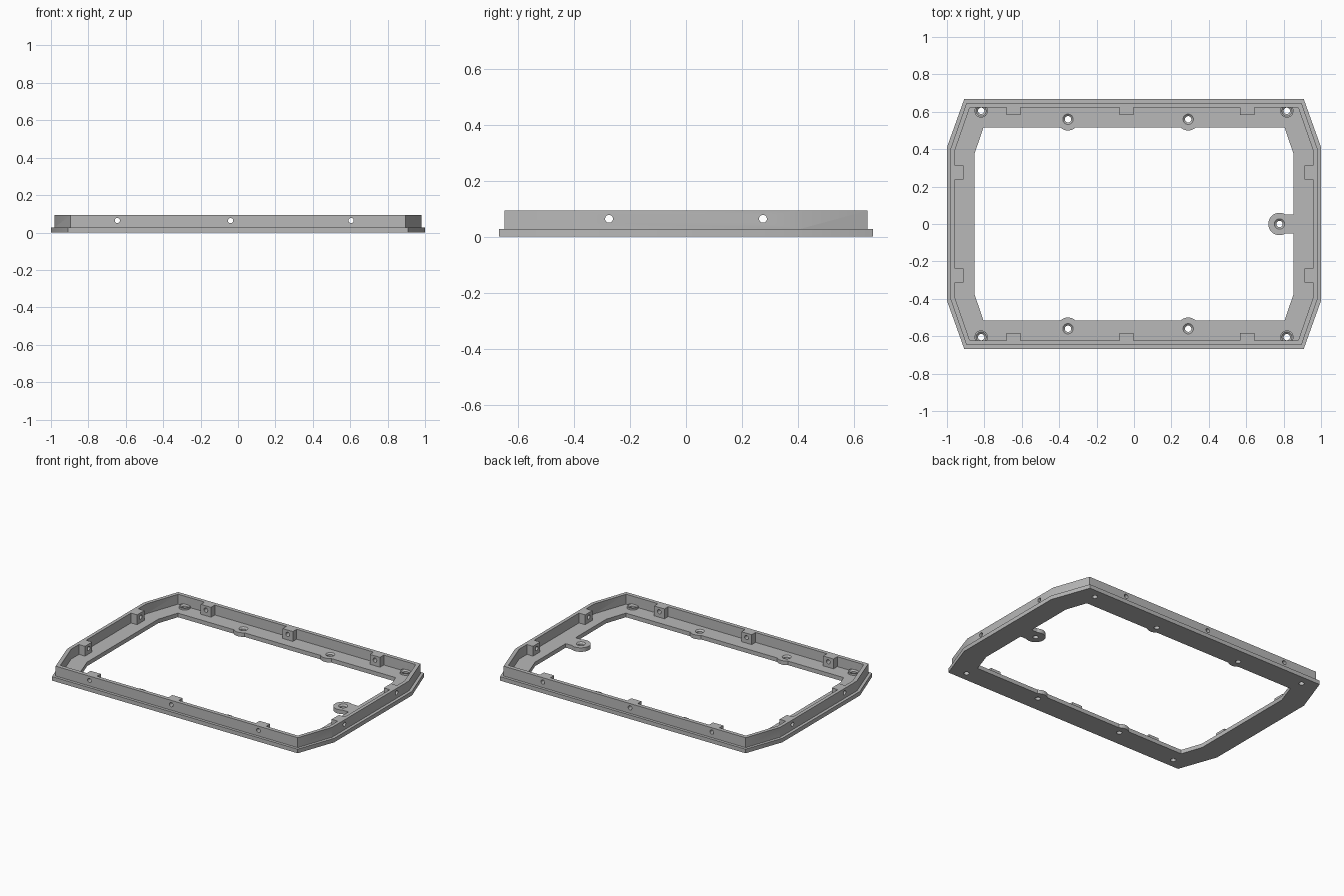
import bpy, bmesh, math
from mathutils import Matrix, Vector

if "Cube" in bpy.data.objects:
    bpy.data.objects.remove(bpy.data.objects["Cube"])

FLOOR, TOP = 0.027, 0.093          # plate thickness, wall height

grey = bpy.data.materials.new("plain grey")
grey.diffuse_color = (0.48, 0.48, 0.48, 1)
grey.use_nodes = True
grey.node_tree.nodes["Principled BSDF"].inputs["Base Color"].default_value = grey.diffuse_color


def make_object(name, bm):
    bmesh.ops.recalc_face_normals(bm, faces=bm.faces)
    me = bpy.data.meshes.new(name)
    bm.to_mesh(me)
    bm.free()
    me.materials.append(grey)
    ob = bpy.data.objects.new(name, me)
    bpy.context.collection.objects.link(ob)
    return ob


def octagon(x, y, cx, cy):
    """Rectangle x by y with cut corners running from (cx, y) to (x, cy)."""
    q = [(x, cy), (cx, y)]
    return (q + [(-a, b) for a, b in reversed(q)]
            + [(-a, -b) for a, b in q] + [(a, -b) for a, b in reversed(q)])


def ring(name, outer, inner, z0, z1):
    bm = bmesh.new()
    loops = [[bm.verts.new((x, y, z)) for x, y in pts]
             for pts, z in ((outer, z0), (outer, z1), (inner, z1), (inner, z0))]
    n = len(outer)
    for k in range(4):
        a, b = loops[k], loops[(k + 1) % 4]
        for i in range(n):
            j = (i + 1) % n
            bm.faces.new((a[i], a[j], b[j], b[i]))
    return make_object(name, bm)


def box(name, x0, x1, y0, y1, z0, z1):
    bm = bmesh.new()
    bmesh.ops.create_cube(bm, size=1)
    for v in bm.verts:
        v.co = ((x0 + x1) / 2 + v.co.x * (x1 - x0),
                (y0 + y1) / 2 + v.co.y * (y1 - y0),
                (z0 + z1) / 2 + v.co.z * (z1 - z0))
    return make_object(name, bm)


def cylinder(name, centre, r0, r1, length, axis="Z", sides=32):
    bm = bmesh.new()
    turn = {"Z": Matrix(), "X": Matrix.Rotation(math.pi / 2, 4, "Y"),
            "Y": Matrix.Rotation(math.pi / 2, 4, "X")}[axis]
    bmesh.ops.create_cone(bm, cap_ends=True, segments=sides, radius1=r0, radius2=r1,
                          depth=length, matrix=Matrix.Translation(Vector(centre)) @ turn)
    return make_object(name, bm)


def combine(target, part, operation):
    mod = target.modifiers.new("combine", "BOOLEAN")
    mod.operation, mod.solver, mod.object = operation, "EXACT", part
    bpy.context.view_layer.update()
    deps = bpy.context.evaluated_depsgraph_get()
    me = bpy.data.meshes.new_from_object(target.evaluated_get(deps))
    target.modifiers.clear()
    target.data = me
    bpy.data.objects.remove(part)


# Base plate with its large opening, and the upright wall set in from its edge
frame = ring("frame", octagon(1.0, 0.667, 0.908, 0.41),
             octagon(0.853, 0.515, 0.805, 0.375), 0, FLOOR)
wall = ring("wall", octagon(0.98, 0.648, 0.895, 0.405),
            octagon(0.957, 0.622, 0.878, 0.395), 0.01, TOP)
combine(frame, wall, "UNION")

# Screw blocks on the inside of the wall
long_x, short_y = (-0.645, -0.04, 0.605), (-0.275, 0.275)
for s in (-1, 1):
    for x in long_x:
        y0, y1 = sorted((s * 0.582, s * 0.635))
        combine(frame, box("block", x - 0.038, x + 0.038, y0, y1, 0.015, TOP), "UNION")
    for y in short_y:
        x0, x1 = sorted((s * 0.912, s * 0.968))
        combine(frame, box("block", x0, x1, y - 0.038, y + 0.038, 0.015, TOP), "UNION")

# Floor bosses along the long sides, corner collars and the lug on the right
middle = [(x, s * 0.56) for x in (-0.353, 0.29) for s in (-1, 1)]
corner = [(x * 0.817, y * 0.605) for x in (-1, 1) for y in (-1, 1)]
lug = (0.778, 0.0)
for x, y in middle + [lug]:
    combine(frame, cylinder("boss", (x, y, FLOOR / 2), 0.06, 0.06, FLOOR), "UNION")
combine(frame, box("lug_neck", 0.79, 0.90, -0.052, 0.052, 0, FLOOR), "UNION")
for x, y in corner:
    combine(frame, cylinder("collar", (x, y, 0.024), 0.036, 0.036, 0.028), "UNION")

# Countersunk vertical screw holes
for pts, top in ((middle + [lug], FLOOR), (corner, 0.038)):
    for x, y in pts:
        combine(frame, cylinder("hole", (x, y, 0.02), 0.017, 0.017, 0.12), "DIFFERENCE")
        combine(frame, cylinder("sink", (x, y, top - 0.004), 0.016, 0.03, 0.012),
                "DIFFERENCE")

# Horizontal screw holes through wall and blocks
for s in (-1, 1):
    for x in long_x:
        combine(frame, cylinder("hole", (x, s * 0.62, 0.064), 0.014, 0.014, 0.16, "Y", 20),
                "DIFFERENCE")
    for y in short_y:
        combine(frame, cylinder("hole", (s * 0.95, y, 0.064), 0.014, 0.014, 0.16, "X", 20),
                "DIFFERENCE")

# Smooth round holes, crisp edges elsewhere
bpy.context.view_layer.objects.active = frame
frame.select_set(True)
bpy.ops.object.shade_smooth_by_angle(angle=math.radians(20))
